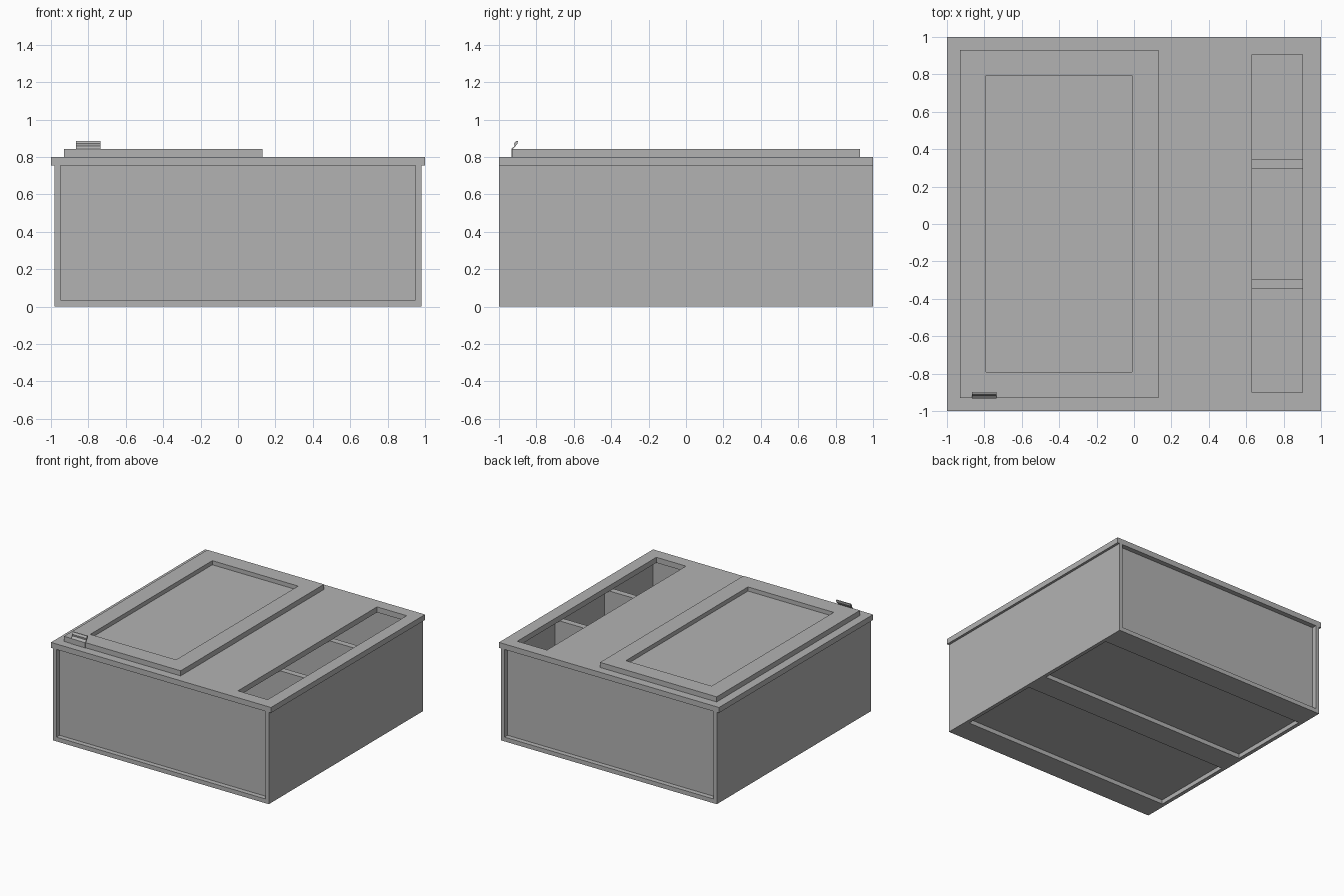
import bpy, bmesh

if "Cube" in bpy.data.objects:
    bpy.data.objects.remove(bpy.data.objects["Cube"])

grey = bpy.data.materials.new("plain grey")
grey.diffuse_color = (0.45, 0.45, 0.45, 1)
grey.use_nodes = True
grey.node_tree.nodes["Principled BSDF"].inputs["Base Color"].default_value = grey.diffuse_color


def finish(name, bm):
    bmesh.ops.recalc_face_normals(bm, faces=bm.faces[:])
    mesh = bpy.data.meshes.new(name)
    bm.to_mesh(mesh)
    bm.free()
    mesh.materials.append(grey)
    obj = bpy.data.objects.new(name, mesh)
    bpy.context.collection.objects.link(obj)
    return obj


def box(name, x, y, z):
    """Box from (min, max) pairs."""
    bm = bmesh.new()
    bmesh.ops.create_cube(bm, size=1)
    for v in bm.verts:
        v.co = [r[0] if c < 0 else r[1] for c, r in zip(v.co, (x, y, z))]
    return finish(name, bm)


def frame(name, outer, inner, z):
    """Flat plate with a rectangular opening; rectangles are x0, x1, y0, y1."""
    bm = bmesh.new()

    def ring(r, h):
        x0, x1, y0, y1 = r
        return [bm.verts.new((a, b, h)) for a, b in
                ((x0, y0), (x1, y0), (x1, y1), (x0, y1))]

    loops = [ring(outer, z[0]), ring(outer, z[1]), ring(inner, z[1]), ring(inner, z[0])]
    for k in range(4):
        a, b = loops[k], loops[(k + 1) % 4]
        for i in range(4):
            j = (i + 1) % 4
            bm.faces.new((a[i], a[j], b[j], b[i]))
    return finish(name, bm)


def extrude_x(name, profile, x0, x1):
    """Closed (y, z) profile extruded along x."""
    bm = bmesh.new()
    a = [bm.verts.new((x0, y, z)) for y, z in profile]
    b = [bm.verts.new((x1, y, z)) for y, z in profile]
    bm.faces.new(a)
    bm.faces.new(b[::-1])
    for i in range(len(a)):
        j = (i + 1) % len(a)
        bm.faces.new((a[i], b[i], b[j], a[j]))
    return finish(name, bm)


# Case: side walls, recessed end panels, base with two shallow recesses
for s, side in ((-1, "left"), (1, "right")):
    box(side + "_wall", sorted((s * 0.95, s * 0.98)), (-1, 1), (0, 0.755))
for s, side in ((-1, "front"), (1, "back")):
    box(side + "_panel", (-0.95, 0.95), sorted((s * 0.93, s * 0.96)), (0.035, 0.755))
    y0, y1 = sorted((0, s))
    h0, h1 = sorted((s * 0.1, s * 0.8))
    frame(side + "_base_frame", (-0.95, 0.95, y0, y1), (-0.949, 0.949, h0, h1), (0, 0.035))
box("floor", (-0.95, 0.95), (-0.96, 0.96), (0.035, 0.05))

# Inner dividers below the slot
for s, side in ((-1, "front"), (1, "back")):
    box(side + "_divider", (-0.95, 0.95), sorted((s * 0.297, s * 0.347)), (0.05, 0.752))

# Top board with the long open slot
frame("top_board", (-1, 1, -1, 1), (0.63, 0.90, -0.90, 0.905), (0.755, 0.80))

# Raised door: frame and sunken centre
frame("door_frame", (-0.93, 0.13, -0.93, 0.93), (-0.79, -0.01, -0.79, 0.795), (0.80, 0.842))
box("door_centre", (-0.79, -0.01), (-0.79, 0.795), (0.80, 0.808))

# Small curled finger pull on the door's front edge
extrude_x("door_pull", [
    (-0.934, 0.80), (-0.934, 0.843), (-0.917, 0.858), (-0.919, 0.872),
    (-0.908, 0.887), (-0.899, 0.887), (-0.900, 0.874), (-0.912, 0.858),
    (-0.926, 0.842), (-0.926, 0.80)], -0.865, -0.735)
